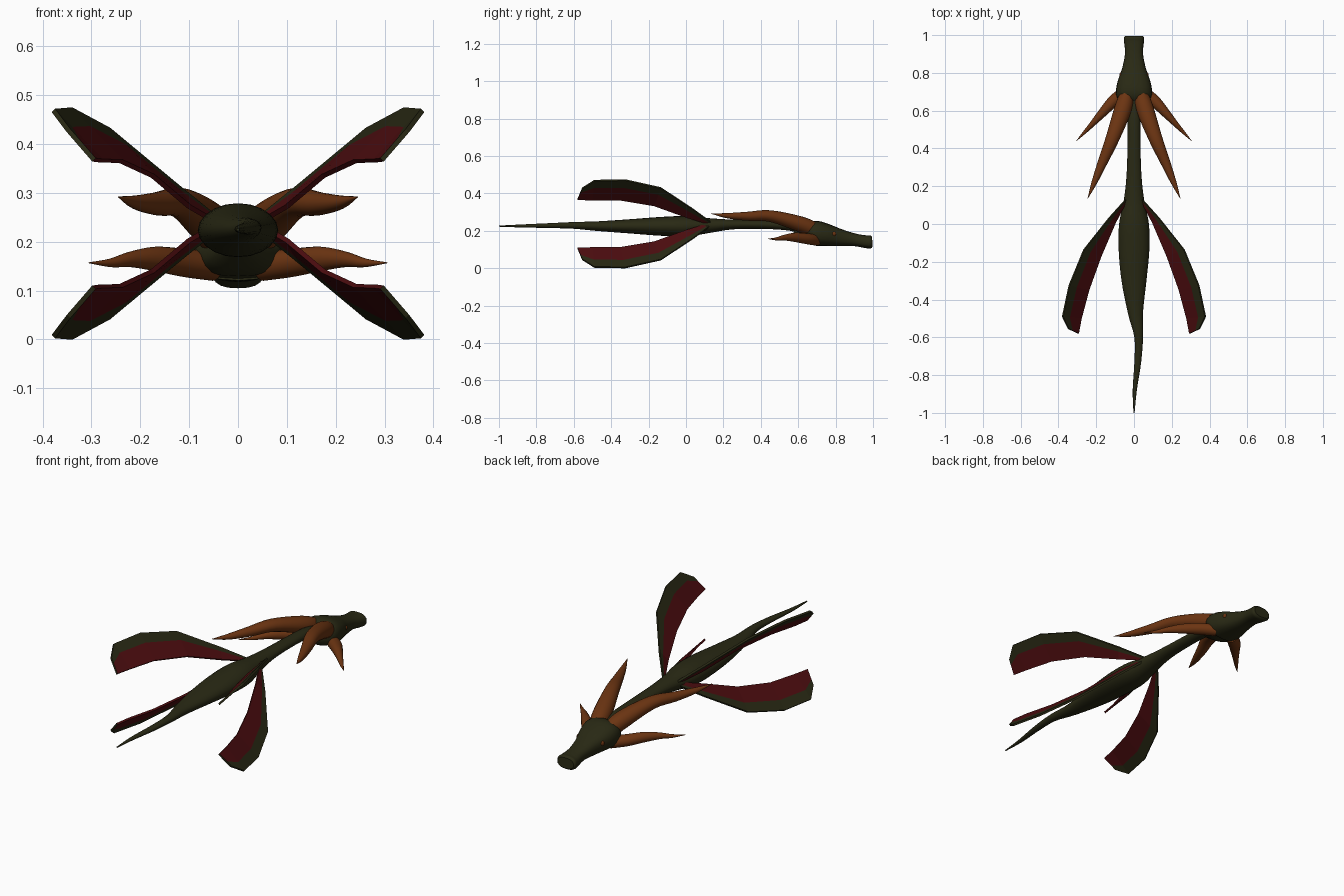
import bpy, bmesh, math
from mathutils import Vector

cube = bpy.data.objects.get("Cube")
if cube:
    bpy.data.objects.remove(cube)


def material(name, rgb):
    m = bpy.data.materials.new(name)
    m.use_nodes = True
    m.diffuse_color = (*rgb, 1)
    node = m.node_tree.nodes["Principled BSDF"]
    node.inputs["Base Color"].default_value = (*rgb, 1)
    node.inputs["Roughness"].default_value = 0.8
    return m


green = material("dark olive scales", (0.022, 0.022, 0.007))
brown = material("brown horn", (0.15, 0.035, 0.006))
red = material("dark red membrane", (0.075, 0.004, 0.005))


def finish(name, bm, mats, smooth=True):
    bmesh.ops.recalc_face_normals(bm, faces=bm.faces)
    mesh = bpy.data.meshes.new(name)
    bm.to_mesh(mesh)
    bm.free()
    for m in mats:
        mesh.materials.append(m)
    ob = bpy.data.objects.new(name, mesh)
    bpy.context.collection.objects.link(ob)
    if smooth:
        bpy.ops.object.select_all(action='DESELECT')
        ob.select_set(True)
        bpy.context.view_layer.objects.active = ob
        bpy.ops.object.shade_smooth_by_angle(angle=math.radians(40))
    return ob


def spline(keys, steps):
    """Catmull-Rom through keys of (x, y, z, half width, half height)."""
    pts = [Vector(k) for k in keys]
    pts = [2 * pts[0] - pts[1]] + pts + [2 * pts[-1] - pts[-2]]
    out = []
    for a, b, c, d in zip(pts, pts[1:], pts[2:], pts[3:]):
        for i in range(steps):
            t = i / steps
            out.append(0.5 * (2 * b + (c - a) * t + (2 * a - 5 * b + 4 * c - d) * t * t
                              + (3 * b - a - 3 * c + d) * t ** 3))
    return out + [pts[-2]]


def sweep(name, keys, mat, steps=4, sides=20, power=1.0, flip=1):
    """Loft oval rings along a path; a power below 1 makes them boxier."""
    path = spline(keys, steps)
    bm = bmesh.new()
    rings = []
    for i, p in enumerate(path):
        tangent = (path[min(i + 1, len(path) - 1)] - path[max(i - 1, 0)]).to_3d()
        tangent = Vector(tangent[:3]).normalized()
        side = tangent.cross(Vector((0, 0, 1))).normalized()
        up = side.cross(tangent)
        ring = []
        for k in range(sides):
            a = math.tau * k / sides
            c, s = math.cos(a), math.sin(a)
            c, s = (math.copysign(abs(v) ** power, v) for v in (c, s))
            co = Vector(p[:3]) + side * c * max(p[3], 0.001) + up * s * max(p[4], 0.001)
            co.x *= flip
            ring.append(bm.verts.new(co))
        rings.append(ring)
    for r, q in zip(rings, rings[1:]):
        for k in range(sides):
            n = (k + 1) % sides
            bm.faces.new((r[k], r[n], q[n], q[k]))
    bm.faces.new(rings[0])
    bm.faces.new(rings[-1])
    return finish(name, bm, [mat])


# Swaying tail, belly and long neck
sweep("body", [
    (0, -1, 0.225, 0.003, 0.003), (0.004, -0.88, 0.226, 0.011, 0.008),
    (0.02, -0.73, 0.228, 0.018, 0.013), (0.025, -0.6, 0.229, 0.023, 0.018),
    (0.008, -0.47, 0.225, 0.04, 0.026), (0, -0.3, 0.224, 0.066, 0.038),
    (0, -0.14, 0.224, 0.081, 0.05), (0, 0, 0.224, 0.079, 0.055),
    (0, 0.12, 0.228, 0.055, 0.04), (0, 0.25, 0.234, 0.04, 0.026),
    (0, 0.42, 0.233, 0.034, 0.023), (0, 0.56, 0.225, 0.034, 0.025),
    (0, 0.66, 0.2, 0.038, 0.03)], green)

# Head flaring at the back, narrowing to a blunt snout
sweep("head", [
    (0, 0.58, 0.205, 0.03, 0.026), (0, 0.65, 0.18, 0.078, 0.045),
    (0, 0.69, 0.187, 0.095, 0.066), (0, 0.75, 0.178, 0.088, 0.06),
    (0, 0.82, 0.164, 0.064, 0.047), (0, 0.9, 0.152, 0.048, 0.034),
    (0, 0.96, 0.142, 0.052, 0.034), (0, 0.985, 0.14, 0.054, 0.035),
    (0, 0.996, 0.14, 0.046, 0.027)], green, power=0.8)

UPPER_HORN = [(0.035, 0.7, 0.2, 0.036, 0.04), (0.058, 0.61, 0.236, 0.046, 0.042),
              (0.115, 0.45, 0.279, 0.036, 0.031), (0.165, 0.33, 0.278, 0.026, 0.024),
              (0.21, 0.22, 0.281, 0.015, 0.014), (0.245, 0.135, 0.292, 0.001, 0.001)]
LOWER_HORN = [(0.05, 0.7, 0.15, 0.03, 0.03), (0.11, 0.65, 0.157, 0.031, 0.029),
              (0.17, 0.585, 0.165, 0.023, 0.025), (0.22, 0.53, 0.164, 0.015, 0.016),
              (0.26, 0.487, 0.157, 0.009, 0.009), (0.305, 0.44, 0.157, 0.001, 0.001)]

# Wing stations from root to tip: leading edge, trailing edge
LEADING = [(0.04, 0.135, 0.245), (0.13, 0.035, 0.318), (0.265, -0.135, 0.43),
           (0.343, -0.325, 0.472), (0.378, -0.49, 0.469), (0.347, -0.555, 0.428)]
TRAILING = [(0.045, 0.11, 0.24), (0.1, 0.005, 0.272), (0.175, -0.17, 0.335),
            (0.24, -0.35, 0.365), (0.28, -0.5, 0.366), (0.295, -0.58, 0.368)]
MID_Z = 0.2375


def wing(name, flip, upper):
    """Thin panel: a green band on the leading edge, red membrane behind."""
    bm = bmesh.new()
    layers = []
    normal = Vector((0.7, 0, -0.7)) * 0.005
    for off in (normal, -normal):
        rows = []
        for i, (a, b) in enumerate(zip(LEADING, TRAILING)):
            a, b = Vector(a), Vector(b)
            row = []
            for t in (0, 0.36, 1):
                co = a.lerp(b, t) + off
                co.x *= flip
                if not upper:
                    co.z = 2 * MID_Z - co.z
                row.append(bm.verts.new(co))
            rows.append(row)
        layers.append(rows)
    top, low = layers
    last = len(LEADING) - 1

    def face(verts, index):
        bm.faces.new(verts).material_index = index

    for i in range(last):
        for rows in layers:
            for k in range(2):
                face((rows[i][k], rows[i][k + 1], rows[i + 1][k + 1], rows[i + 1][k]), k)
        for k, index in ((0, 0), (2, 1)):
            face((top[i][k], top[i + 1][k], low[i + 1][k], low[i][k]), index)
    for i in (0, last):
        for k in range(2):
            face((top[i][k], top[i][k + 1], low[i][k + 1], low[i][k]), 0)
    finish(name, bm, [green, red], smooth=False)


for side, flip in (("left", 1), ("right", -1)):
    sweep(f"upper_horn_{side}", UPPER_HORN, brown, flip=flip)
    sweep(f"lower_horn_{side}", LOWER_HORN, brown, flip=flip)
    wing(f"upper_wing_{side}", flip, True)
    wing(f"lower_wing_{side}", flip, False)
    # Small eye set in the cheek
    bm = bmesh.new()
    bmesh.ops.create_uvsphere(bm, u_segments=12, v_segments=8, radius=0.012)
    for v in bm.verts:
        v.co = Vector((v.co.x * 0.6 + 0.07 * flip, v.co.y + 0.79, v.co.z + 0.184))
    finish(f"eye_{side}", bm, [brown])
